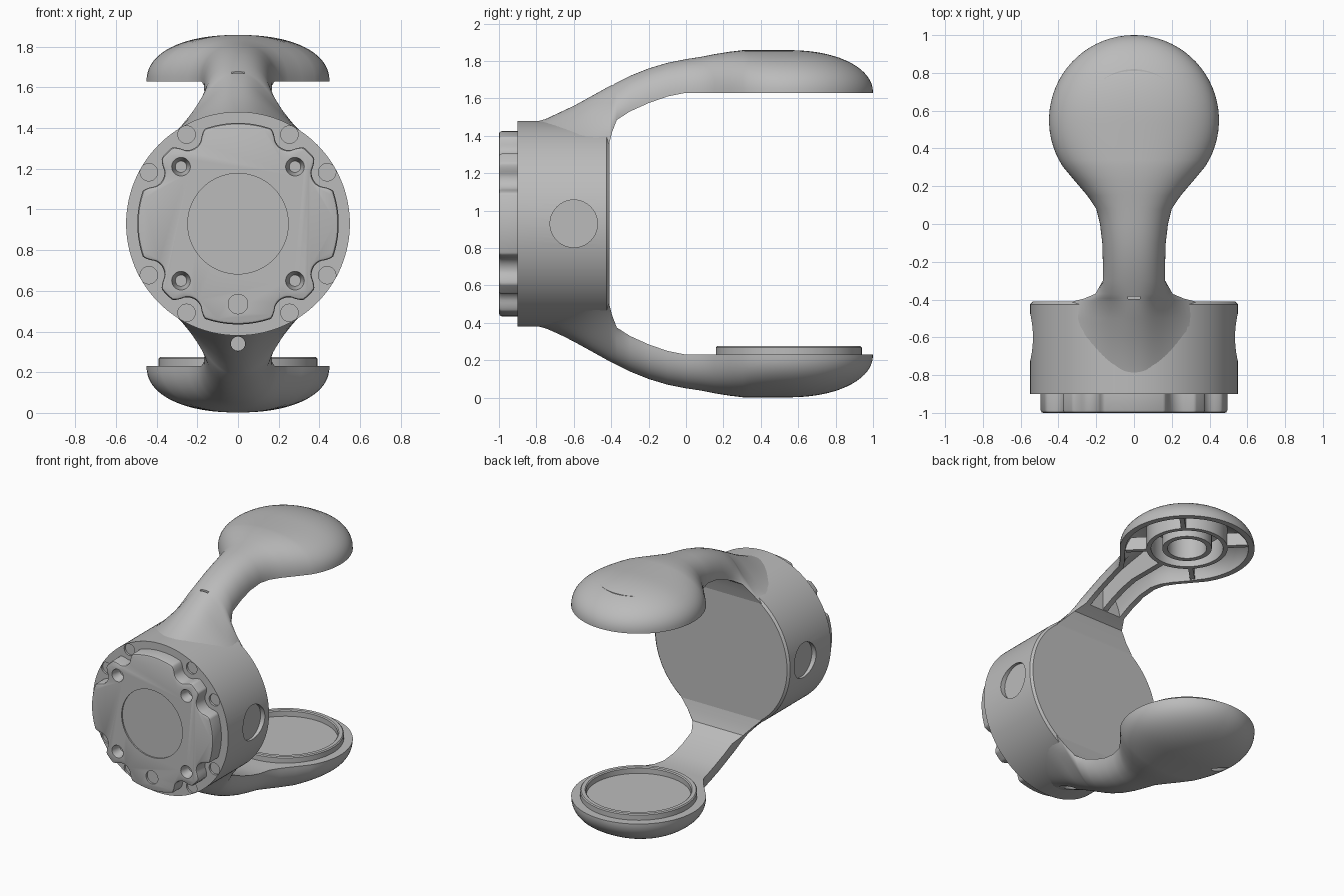
import bpy, bmesh, math
from mathutils import Vector

cube = bpy.data.objects.get("Cube")
if cube:
    bpy.data.objects.remove(cube)

grey = bpy.data.materials.new("plain grey")
grey.use_nodes = True
grey.diffuse_color = (0.5, 0.5, 0.5, 1)
grey.node_tree.nodes["Principled BSDF"].inputs["Base Color"].default_value = (0.5, 0.5, 0.5, 1)

MID = 0.93          # height of the drum axis
PAD_Y = 0.55        # centre of the round pads


def skin(name, rings, closed=False):
    """Join rings of points into one surface, capping the ends unless closed."""
    bm = bmesh.new()
    loops = [[bm.verts.new(p) for p in ring] for ring in rings]
    n = len(loops[0])
    pairs = list(zip(loops, loops[1:]))
    if closed:
        pairs.append((loops[-1], loops[0]))
    else:
        bm.faces.new(loops[0])
        bm.faces.new(loops[-1])
    for a, b in pairs:
        for i in range(n):
            j = (i + 1) % n
            bm.faces.new((a[i], a[j], b[j], b[i]))
    bmesh.ops.recalc_face_normals(bm, faces=bm.faces)
    mesh = bpy.data.meshes.new(name)
    bm.to_mesh(mesh)
    bm.free()
    mesh.materials.append(grey)
    obj = bpy.data.objects.new(name, mesh)
    bpy.context.collection.objects.link(obj)
    return obj


def rod(name, start, end, r1, r2=None, sides=40):
    """Cylinder or cone between two points."""
    start, end = Vector(start), Vector(end)
    turn = (end - start).to_track_quat("Z", "Y")
    rings = []
    for centre, r in ((start, r1), (end, r1 if r2 is None else r2)):
        rings.append([centre + turn @ Vector((r * math.cos(a), r * math.sin(a), 0))
                      for a in (math.tau * i / sides for i in range(sides))])
    return skin(name, rings)


def lathe(name, profile, sides=80):
    """Closed ring turned about the vertical axis of the pads."""
    return skin(name, [[(r * math.cos(math.tau * i / sides),
                         PAD_Y + r * math.sin(math.tau * i / sides), z)
                        for i in range(sides)] for r, z in profile], closed=True)


def cut(obj, cutter):
    mod = obj.modifiers.new("cut", "BOOLEAN")
    mod.object, mod.operation, mod.solver = cutter, "DIFFERENCE", "EXACT"
    bpy.context.view_layer.objects.active = obj
    bpy.ops.object.modifier_apply(modifier=mod.name)
    bpy.data.objects.remove(cutter)


def box(name, lo, hi):
    return skin(name, [[(lo[0], lo[1], z), (hi[0], lo[1], z), (hi[0], hi[1], z), (lo[0], hi[1], z)]
                       for z in (lo[2], hi[2])])


# Arm stations: y, half width, flare, underside, top
ARM = [(-0.82, 0.165, 0.19, 1.34, 1.47), (-0.75, 0.165, 0.18, 1.35, 1.49),
       (-0.6, 0.165, 0.18, 1.355, 1.56), (-0.5, 0.165, 0.17, 1.36, 1.615),
       (-0.41, 0.165, 0.16, 1.36, 1.665), (-0.395, 0.165, 0.1, 1.42, 1.672),
       (-0.37, 0.165, 0.04, 1.485, 1.685), (-0.3, 0.165, 0, 1.53, 1.72),
       (-0.2, 0.165, 0, 1.575, 1.76), (-0.1, 0.168, 0, 1.61, 1.79),
       (0, 0.18, 0, 1.63, 1.81), (0.08, 0.2, 0, 1.63, 1.822),
       (0.15, 0.247, 0, 1.63, 1.836), (0.23, 0.315, 0, 1.63, 1.849)]


def arm_rings(inset=0, flip=False, steps=24):
    """Domed cross-sections along the arm and around the pad."""
    drop = 0.05 if inset else 0
    rows = [(y, w - inset, f, b - drop, t - inset)
            for y, w, f, b, t in ARM if not inset or y > -0.35]
    for i in range(steps + 1):
        a = math.radians(-33 + 122 * i / steps)
        rise = (1 - max(0, math.sin(a)) ** 2.1) ** 0.476
        rows.append((PAD_Y + (0.45 - inset) * math.sin(a), (0.45 - inset) * math.cos(a), 0,
                     1.63 - drop, 1.63 - drop + (0.228 - inset + drop) * rise))
    rings = []
    for y, w, f, b, t in rows:
        ring = []
        for k in range(41):
            c, s = math.cos(math.pi * k / 40), abs(math.sin(math.pi * k / 40))
            s = s ** 0.9
            x = math.copysign(w * abs(c) ** 0.9 + f * (1 - s) ** 1.8, c) if abs(c) > 1e-6 else 0
            z = b + (t - b) * s
            ring.append((x, y, 2 * MID - z if flip else z))
        rings.append(ring)
    return rings


# Upper arm: hollow shell with a slot on its back
upper = skin("upper_arm", arm_rings())
cut(upper, skin("cavity", arm_rings(0.035)))
cut(upper, box("slot", (-0.032, -0.396, 1.655), (0.032, -0.384, 1.75)))

# Ribs under the upper pad and arm
lathe("outer_rib_ring", [(0.24, 1.635), (0.27, 1.635), (0.27, 1.82), (0.24, 1.82)])
lathe("inner_rib_ring", [(0.13, 1.635), (0.165, 1.635), (0.165, 1.835), (0.13, 1.835)])
spine = [(y, b + 0.005, t - 0.02) for y, w, f, b, t in ARM if y > -0.35] + [(0.3, 1.635, 1.83)]
skin("arm_rib", [[(-0.02, y, b), (0.02, y, b), (0.02, y, t), (-0.02, y, t)] for y, b, t in spine])
for k in range(4):
    spoke = box("pad_spoke", (0.255, -0.016, 1.635), (0.41, 0.016, 1.73))
    spoke.location.y = PAD_Y
    spoke.rotation_euler.z = math.radians(45 + 90 * k)

# Lower arm: solid, with two small ports and a raised pad rim
lower = skin("lower_arm", arm_rings(flip=True))
cut(lower, rod("port", (0, -1, 0.34), (0, -0.58, 0.34), 0.035))
cut(lower, rod("port", (-0.6, 0.54, 0.055), (-0.2, 0.54, 0.055), 0.03))
lathe("pad_rim", [(0.35, 0.22), (0.39, 0.22), (0.39, 0.268), (0.383, 0.275), (0.357, 0.275), (0.35, 0.268)])

# Drum with round side recesses and screw pits
drum_steps = [(-0.9, 0.55), (-0.425, 0.55), (-0.41, 0.535)]
drum = skin("drum", [[(r * math.cos(math.tau * i / 128), y, MID + r * math.sin(math.tau * i / 128))
                      for i in range(128)] for y, r in drum_steps])
for side in (-1, 1):
    cut(drum, rod("recess", (side * 0.515, -0.6, MID), (side * 0.7, -0.6, MID), 0.127))
screws = [math.radians(q + d) for q in (0, 90, 180, 270) for d in (30, 60)]
for a in screws:
    x, z = 0.506 * math.cos(a), MID + 0.506 * math.sin(a)
    cut(drum, rod("pit", (x, -1, z), (x, -0.885, z), 0.043, sides=24))


# Front plate with a scalloped edge around the screws
def plate_radius(a):
    r = 0.495
    for s in screws:
        off = 0.506 * math.sin(a - s)
        if math.cos(a - s) > 0 and abs(off) < 0.078:
            r = min(r, 0.506 * math.cos(a - s) - math.sqrt(0.078 ** 2 - off ** 2))
    return r


N = 360
raw = [plate_radius(math.tau * i / N) for i in range(N)]
edge = [sum(raw[(i + d) % N] for d in range(-2, 3)) / 5 for i in range(N)]
plate = skin("front_plate", [[((r - trim) * math.cos(math.tau * i / N), y,
                               MID + (r - trim) * math.sin(math.tau * i / N))
                              for i, r in enumerate(edge)]
                             for y, trim in ((-0.89, 0), (-0.985, 0), (-0.996, 0.005), (-1, 0.015))])
cut(plate, rod("centre_recess", (0, -1.1, MID), (0, -0.99, MID), 0.247, sides=80))
cut(plate, rod("dish", (0, -1.1, 0.535), (0, -0.985, 0.535), 0.048))
for sx in (-1, 1):
    for sz in (-1, 1):
        x, z = sx * 0.28, MID + sz * 0.28
        cut(plate, rod("bolt_hole", (x, -1.001, z), (x, -0.93, z), 0.046, 0.028))

# Smooth shading with sharp edges kept
for obj in bpy.context.scene.objects:
    obj.select_set(obj.type == "MESH")
bpy.context.view_layer.objects.active = drum
bpy.ops.object.shade_smooth_by_angle(angle=math.radians(35))
